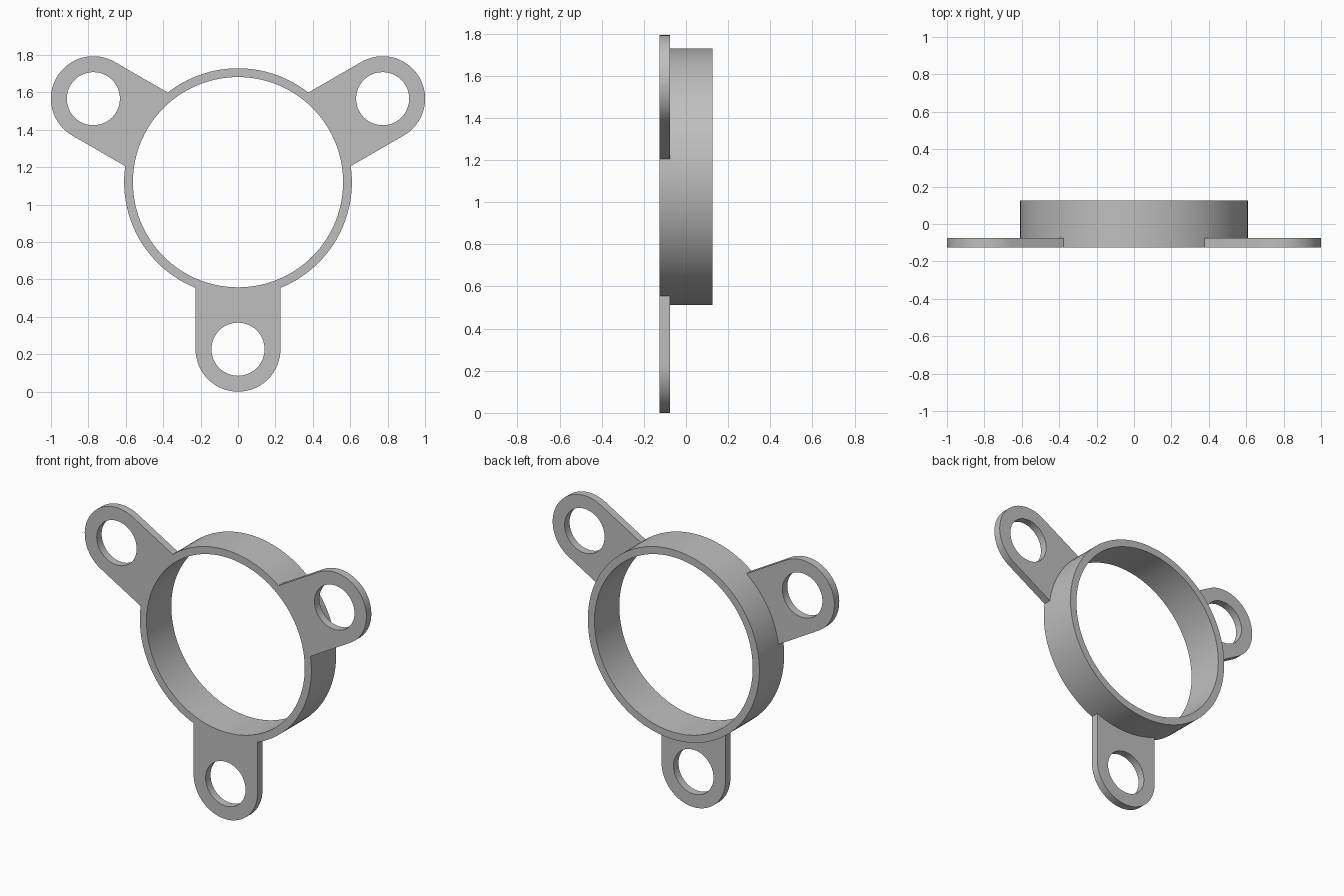
import bpy, bmesh
from math import radians, degrees, asin, sin, cos, sqrt
from mathutils import Vector

if "Cube" in bpy.data.objects:
    bpy.data.objects.remove(bpy.data.objects["Cube"])

CENTRE_Z = 1.12
OUTER, BORE = 0.609, 0.562                  # ring radii
REACH, LUG_R, HOLE_R = 0.893, 0.227, 0.142  # lug hole distance and radii
FRONT, STEP, BACK = -0.126, -0.076, 0.126   # depth levels
LUG_ANGLES = (-90, 30, 150)
HALF = degrees(asin(LUG_R / OUTER))         # half angle of a lug root

bm = bmesh.new()


def polar(radius, angle, origin=(0, 0)):
    a = radians(angle)
    return (origin[0] + radius * cos(a), origin[1] + radius * sin(a))


def steps(start, end, count):
    return [start + (end - start) * i / count for i in range(count + 1)]


def vert(p, y):
    return bm.verts.new((p[0], y, p[1] + CENTRE_Z))


def wall(points, y0, y1):
    for p, q in zip(points, points[1:]):
        bm.faces.new([vert(p, y0), vert(q, y0), vert(q, y1), vert(p, y1)])


def plate(loops, y):
    edges = []
    for loop in loops:
        vs = [vert(p, y) for p in loop]
        edges += [bm.edges.new((a, b)) for a, b in zip(vs, vs[1:] + vs[:1])]
    bmesh.ops.triangle_fill(bm, edges=edges, use_beauty=True, normal=Vector((0, -1, 0)))


def ring_sector(angles, is_root):
    outer = [polar(OUTER, a) for a in angles]
    inner = [polar(BORE, a) for a in angles]
    wall(inner, FRONT, BACK)
    wall(outer, STEP, BACK)
    if not is_root:
        wall(outer, FRONT, STEP)
    for y in (FRONT, BACK):
        for i in range(len(angles) - 1):
            bm.faces.new([vert(p, y) for p in (outer[i], outer[i + 1], inner[i + 1], inner[i])])


for angle in LUG_ANGLES:
    # ring: the part behind the lug root, then the open part to the next lug
    root_angles = steps(angle - HALF, angle + HALF, 14)
    ring_sector(root_angles, True)
    ring_sector(steps(angle + HALF, angle + 120 - HALF, 26), False)

    # lug: straight sides, rounded tip, round hole
    centre = polar(REACH, angle)
    root = [polar(OUTER, a) for a in root_angles]
    tip = [polar(LUG_R, a, centre) for a in steps(angle + 90, angle - 90, 32)]
    hole = [polar(HOLE_R, a, centre) for a in steps(0, 360, 48)]
    wall([root[-1]] + tip + [root[0]], FRONT, STEP)
    wall(hole, FRONT, STEP)
    for y in (FRONT, STEP):
        plate([root + tip, hole[:-1]], y)

# weld into one solid
bmesh.ops.remove_doubles(bm, verts=bm.verts, dist=0.0001)
bmesh.ops.recalc_face_normals(bm, faces=bm.faces)
mesh = bpy.data.meshes.new("mounting_ring")
bm.to_mesh(mesh)
bm.free()

ring = bpy.data.objects.new("mounting_ring", mesh)
bpy.context.collection.objects.link(ring)

grey = bpy.data.materials.new("plain_grey")
grey.use_nodes = True
colour = (0.52, 0.52, 0.52, 1)
grey.diffuse_color = colour
grey.node_tree.nodes["Principled BSDF"].inputs["Base Color"].default_value = colour
mesh.materials.append(grey)

bpy.ops.object.select_all(action="DESELECT")
ring.select_set(True)
bpy.context.view_layer.objects.active = ring
bpy.ops.object.shade_smooth_by_angle(angle=radians(30))
